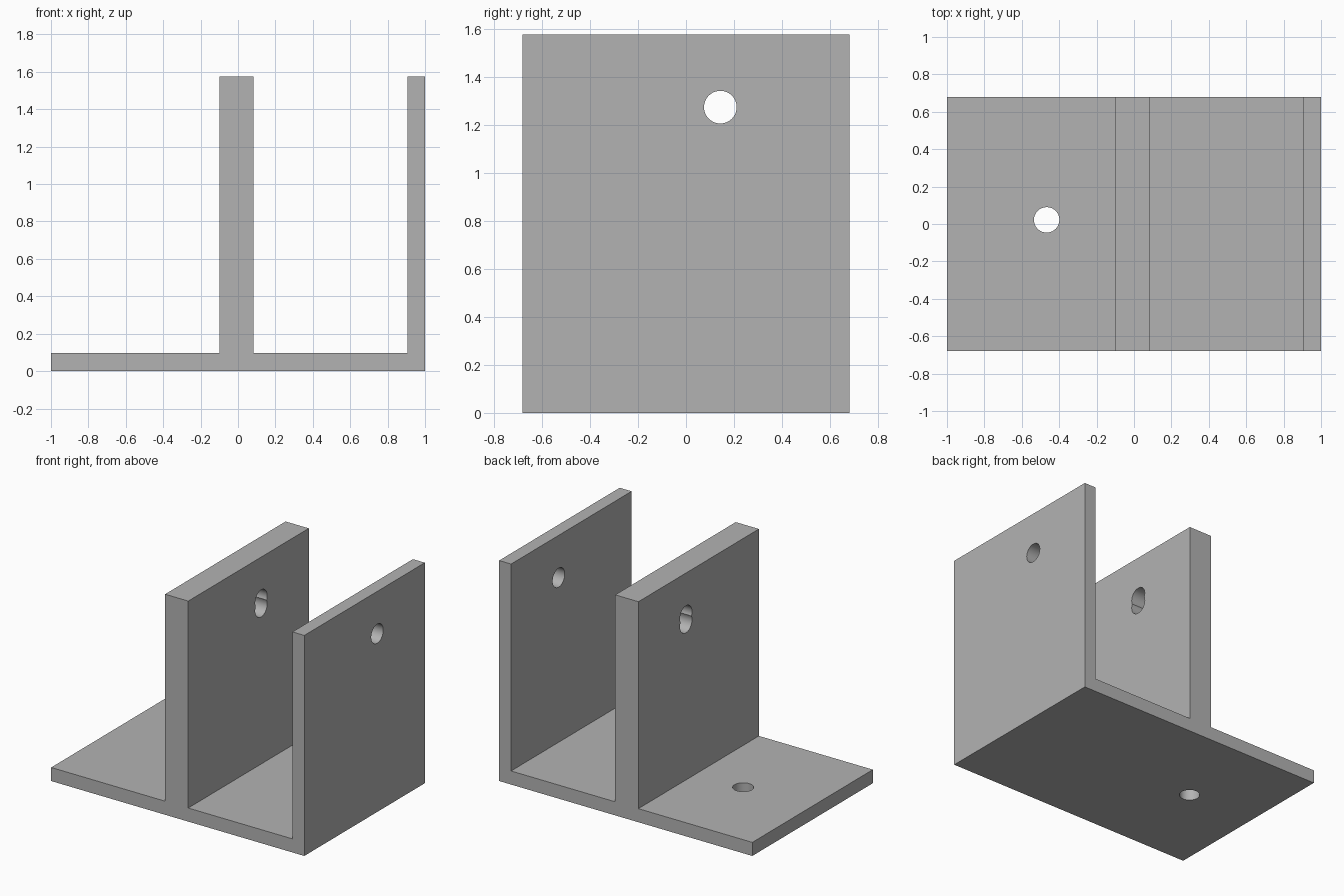
import bpy
import bmesh
import math

cube = bpy.data.objects.get("Cube")
if cube:
    bpy.data.objects.remove(cube, do_unlink=True)

# Overall sizes
HALF_DEPTH, HEIGHT, BASE = 0.68, 1.575, 0.097
POST_L, POST_R, WALL_L = -0.10, 0.083, 0.906
RADIUS = 0.068

grey = bpy.data.materials.new("plain grey")
grey.use_nodes = True
colour = (0.45, 0.45, 0.45, 1)
grey.diffuse_color = colour
grey.node_tree.nodes["Principled BSDF"].inputs["Base Color"].default_value = colour

# Bracket body: side profile extruded along the depth
profile = [(-1, 0), (1, 0), (1, HEIGHT), (WALL_L, HEIGHT), (WALL_L, BASE),
           (POST_R, BASE), (POST_R, HEIGHT), (POST_L, HEIGHT), (POST_L, BASE), (-1, BASE)]
bm = bmesh.new()
face = bm.faces.new([bm.verts.new((x, -HALF_DEPTH, z)) for x, z in profile])
swept = bmesh.ops.extrude_face_region(bm, geom=[face])["geom"]
bmesh.ops.translate(bm, vec=(0, 2 * HALF_DEPTH, 0),
                    verts=[v for v in swept if isinstance(v, bmesh.types.BMVert)])
bmesh.ops.recalc_face_normals(bm, faces=bm.faces)
mesh = bpy.data.meshes.new("bracket")
bm.to_mesh(mesh)
bm.free()
mesh.materials.append(grey)
bracket = bpy.data.objects.new("bracket", mesh)
bpy.context.collection.objects.link(bracket)
bpy.context.view_layer.objects.active = bracket


def drill(name, centre, along_x):
    """Cut a round hole through the bracket and discard the cutter."""
    bpy.ops.mesh.primitive_cylinder_add(
        vertices=48, radius=RADIUS, depth=0.4, location=centre,
        rotation=(0, math.pi / 2 if along_x else 0, 0))
    cutter = bpy.context.object
    cutter.name = name
    cutter.hide_render = True
    cutter.data.materials.append(grey)
    cut = bracket.modifiers.new(name, "BOOLEAN")
    cut.operation, cut.solver, cut.object = "DIFFERENCE", "EXACT", cutter
    bpy.context.view_layer.objects.active = bracket
    bpy.ops.object.modifier_apply(modifier=name)
    bpy.data.objects.remove(cutter, do_unlink=True)


# Pin holes: one in the thin wall, two overlapping in the thick post
drill("wall_hole", (0.95, 0.143, 1.273), True)
drill("post_upper_hole", (0, 0.143, 1.273), True)
drill("post_lower_hole", (0, 0.143, 1.216), True)

# Mounting hole in the base flange
drill("base_hole", (-0.467, 0.022, 0.05), False)

# Smooth the hole walls, keep the corners sharp
bpy.ops.object.select_all(action="DESELECT")
bracket.select_set(True)
bpy.context.view_layer.objects.active = bracket
bpy.ops.object.shade_smooth_by_angle(angle=math.radians(30))
